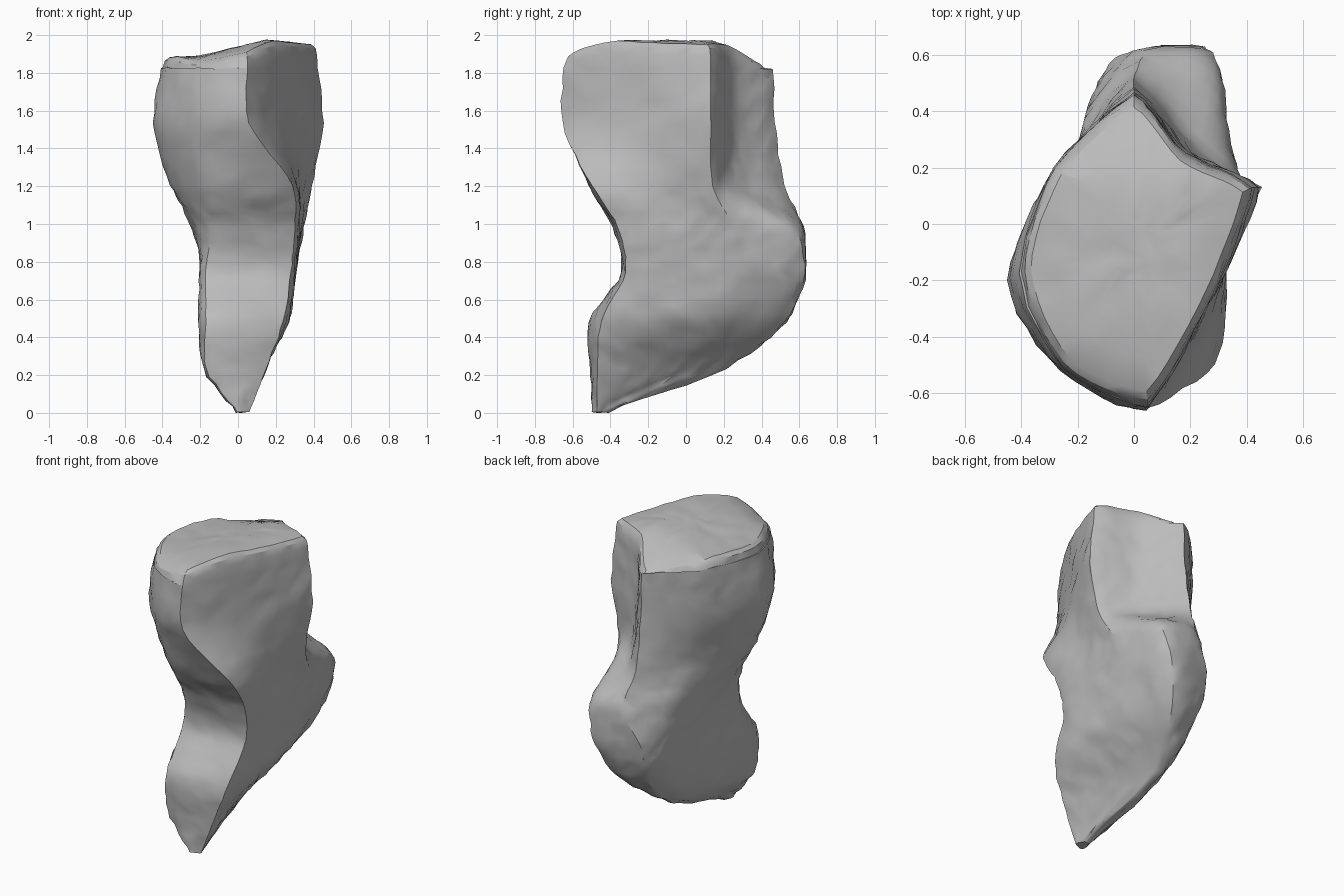
import bpy
import bmesh
from mathutils import Vector, noise

cube = bpy.data.objects.get("Cube")
if cube:
    bpy.data.objects.remove(cube, do_unlink=True)

# Sections in hundredths, bottom to top. Each runs from the front right edge,
# round the right side and back, to the left front.
SECTIONS = [
    (2, [(6, -47), (5, -44), (4, -42), (3, -41), (1, -41), (0, -43), (-1, -46), (0, -50)]),
    (25, [(15, -47), (11, -18), (5, 5), (0, 20), (-5, 21), (-10, 10), (-15, -15), (-17, -49)]),
    (50, [(24, -45), (27, -10), (24, 20), (14, 52), (-6, 49), (-14, 33), (-19, -12), (-17, -50)]),
    (76, [(28, -32), (30, 0), (31, 30), (24, 63), (-8, 58), (-16, 41), (-19, 5), (-17, -32)]),
    (100, [(30, -36), (33, 0), (35, 25), (29, 57), (3, 62), (-17, 39), (-25, -10), (-14, -37)]),
    (122, [(29, -50), (33, -15), (39, 14), (22, 28), (0, 52), (-20, 25), (-36, -18), (-15, -49)]),
    (155, [(6, -66), (31, -20), (45, 13), (19, 26), (0, 47), (-28, 20), (-45, -20), (-26, -52)]),
    (188, [(5, -64), (28, -25), (42, 13), (18, 25), (0, 46), (-28, 20), (-40, -17), (-25, -51)]),
]
# Corner softness: front right edge, right corner and back ridge stay crisp
SOFT = [0.4, 0.6, 0.3, 0.7, 0.4, 0.6, 0.8, 0.8]
AROUND = 6
UPWARD = 6


def blend(a, b, c, d, t, soft_b, soft_c):
    """Curve from b to c; softness 0 is straight, 1 is fully rounded."""
    m0 = (c - b).lerp((c - a) / 2, soft_b)
    m1 = (c - b).lerp((d - b) / 2, soft_c)
    s = t * t
    u = s * t
    return b * (2*u - 3*s + 1) + m0 * (u - 2*s + t) + c * (3*s - 2*u) + m1 * (u - s)


def outline(height, corners):
    """Closed ring with softened corners."""
    pts = [Vector((x, y, height)) / 100 for x, y in corners]
    n = len(pts)
    return [blend(pts[i - 1], pts[i], pts[(i + 1) % n], pts[(i + 2) % n], k / AROUND,
                  SOFT[i], SOFT[(i + 1) % n])
            for i in range(n) for k in range(AROUND)]


def crown(p):
    """Height of the sloping top above a point."""
    side = p.x - 0.15
    drop = 0.1 * side if side > 0 else min(-0.25 * side, 0.09)
    return 1.99 - drop - 0.4 * max(p.y - 0.15, 0) - 0.15 * max(-p.y - 0.35, 0)


# Loft the rings
keys = [outline(h, c) for h, c in SECTIONS]
last = len(keys) - 1
rings = []
for i in range(last):
    a, d = keys[max(i - 1, 0)], keys[min(i + 2, last)]
    for k in range(UPWARD):
        rings.append([blend(*q, k / UPWARD, 0.8, 0.8)
                      for q in zip(a, keys[i], keys[i + 1], d)])
rings.append(keys[last])

# Rounded rim and sloping top
centre = Vector((0, -0.08, 0))
for p in rings[-1]:
    p.z = crown(p) - 0.06
for size, sink in ((0.975, 0.02), (0.92, 0), (0.7, 0), (0.45, 0), (0.2, 0)):
    ring = []
    for p in keys[last]:
        q = centre.lerp(Vector((p.x, p.y, 0)), size)
        q.z = crown(q) - sink
        ring.append(q)
    rings.append(ring)

bm = bmesh.new()
verts = [[bm.verts.new(p) for p in ring] for ring in rings]
count = len(verts[0])
for low, high in zip(verts, verts[1:]):
    for i in range(count):
        j = (i + 1) % count
        bm.faces.new((low[i], low[j], high[j], high[i]))
bm.faces.new(verts[-1])
bm.faces.new(list(reversed(verts[0])))

# Rough, chipped surface
bm.normal_update()
offsets = []
for v in bm.verts:
    rough = 0.006 * noise.noise(v.co * 5) + 0.012 * noise.noise(v.co * 16)
    offsets.append(v.normal * rough * (0.5 if v.co.z > 1.85 else 1))
for v, offset in zip(bm.verts, offsets):
    v.co += offset
bmesh.ops.triangulate(bm, faces=bm.faces[:])
bmesh.ops.recalc_face_normals(bm, faces=bm.faces[:])

# Rest on the ground
base = min(v.co.z for v in bm.verts)
for v in bm.verts:
    v.co.z -= base

mesh = bpy.data.meshes.new("stone_block")
bm.to_mesh(mesh)
bm.free()
stone = bpy.data.objects.new("stone_block", mesh)
bpy.context.collection.objects.link(stone)

# Plain grey stone
grey = bpy.data.materials.new("stone_grey")
grey.use_nodes = True
colour = (0.5, 0.5, 0.5, 1)
grey.diffuse_color = colour
grey.node_tree.nodes["Principled BSDF"].inputs["Base Color"].default_value = colour
mesh.materials.append(grey)

bpy.context.view_layer.objects.active = stone
stone.select_set(True)
bpy.ops.object.shade_smooth_by_angle(angle=0.5)
